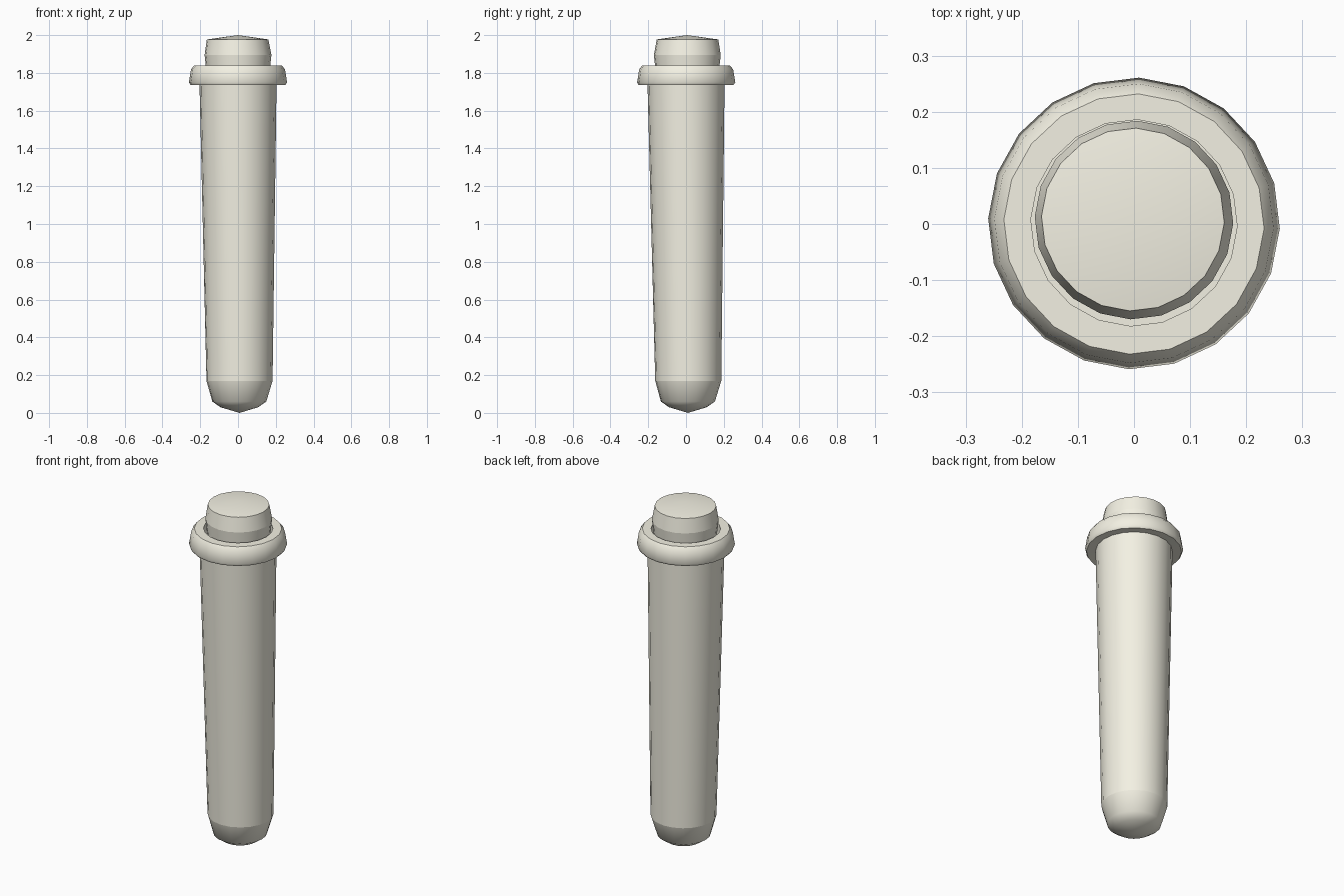
import bpy, bmesh, math

if "Cube" in bpy.data.objects:
    bpy.data.objects.remove(bpy.data.objects["Cube"])

SIDES = 20
PHASE = math.radians(-2)

cream = bpy.data.materials.new("cream")
cream.diffuse_color = (0.9, 0.88, 0.77, 1)
cream.use_nodes = True
cream.node_tree.nodes["Principled BSDF"].inputs["Base Color"].default_value = cream.diffuse_color


def lathe(name, profile):
    """Revolve (radius, z, centre x, centre y, sharp) rings; radius 0 makes a pole."""
    bm = bmesh.new()
    rings = []
    for r, z, cx, cy, sharp in profile:
        n = SIDES if r > 0 else 1
        rings.append([bm.verts.new((cx + r * math.cos(PHASE + math.tau * i / SIDES),
                                    cy + r * math.sin(PHASE + math.tau * i / SIDES), z))
                      for i in range(n)])
    for a, b in zip(rings, rings[1:]):
        for i in range(SIDES):
            j = (i + 1) % SIDES
            quad = [a[i % len(a)], a[j % len(a)], b[j % len(b)], b[i % len(b)]]
            bm.faces.new(list(dict.fromkeys(quad))).smooth = True
    # Crease only the chosen rings
    for ring, row in zip(rings, profile):
        if row[4]:
            for i in range(SIDES):
                bm.edges.get((ring[i], ring[(i + 1) % SIDES])).smooth = False
    bmesh.ops.recalc_face_normals(bm, faces=bm.faces)
    mesh = bpy.data.meshes.new(name)
    bm.to_mesh(mesh)
    bm.free()
    mesh.materials.append(cream)
    obj = bpy.data.objects.new(name, mesh)
    bpy.context.collection.objects.link(obj)
    return obj


# Tapered tube with rounded foot, flared lip and recessed mouth
lathe("tube", [
    (0, 0.0, 0.008, 0.010, 0),
    (0.100, 0.030, 0.007, 0.010, 0),
    (0.143, 0.060, 0.007, 0.010, 0),
    (0.175, 0.170, 0.008, 0.012, 1),
    (0.204, 1.740, 0, 0, 1),
    (0.252, 1.737, 0, 0, 1),
    (0.260, 1.750, 0, 0.001, 0),
    (0.249, 1.818, 0, 0.001, 0),
    (0.232, 1.840, 0, 0, 1),
    (0.184, 1.840, 0, 0.002, 1),
    (0.184, 1.680, 0, 0.002, 1),
    (0, 1.680, 0, 0.002, 0),
])

# Stopper with shallow domed top, sitting loosely in the mouth
lathe("stopper", [
    (0, 1.690, 0, 0.006, 0),
    (0.155, 1.690, 0, 0.006, 1),
    (0.177, 1.895, 0, 0.007, 1),
    (0.163, 1.977, -0.002, 0.008, 1),
    (0, 2.0, 0, 0.006, 0),
])
